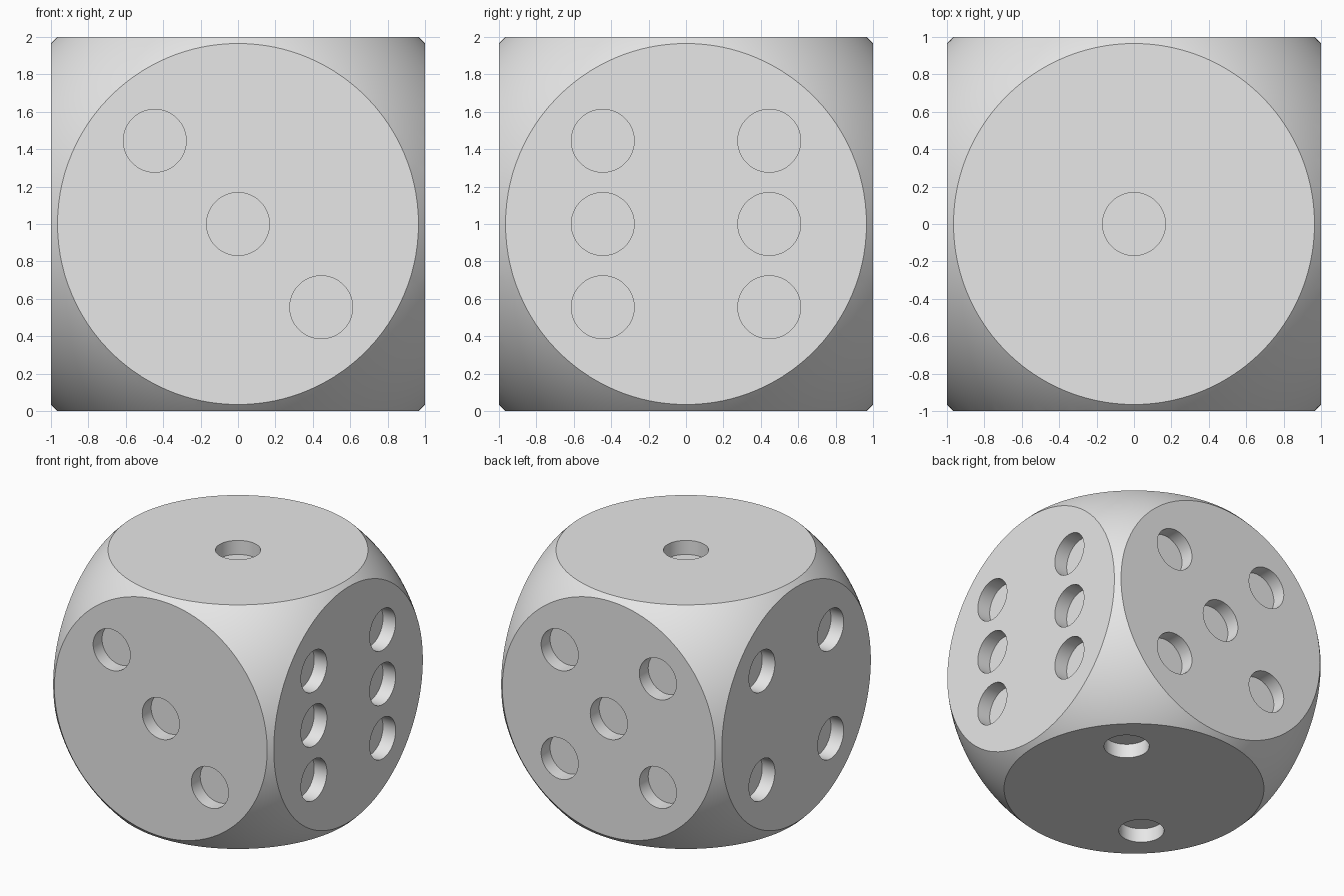
import bpy
import bmesh
from mathutils import Matrix, Vector

SPHERE_R = 1.39      # rounds the cube's corners
PIP_R = 0.168
PIP_DEPTH = 0.115
S = 0.445            # pip spacing

if "Cube" in bpy.data.objects:
    bpy.data.objects.remove(bpy.data.objects["Cube"], do_unlink=True)

grey = bpy.data.materials.new("light_grey")
grey.use_nodes = True
grey.diffuse_color = (0.8, 0.8, 0.8, 1)
grey.node_tree.nodes["Principled BSDF"].inputs["Base Color"].default_value = (0.8, 0.8, 0.8, 1)


def make_object(name, bm):
    mesh = bpy.data.meshes.new(name)
    bm.to_mesh(mesh)
    bm.free()
    mesh.materials.append(grey)
    obj = bpy.data.objects.new(name, mesh)
    bpy.context.collection.objects.link(obj)
    return obj


def apply_boolean(obj, cutter, operation):
    cutter.hide_render = True
    mod = obj.modifiers.new(operation.lower(), "BOOLEAN")
    mod.object = cutter
    mod.operation = operation
    mod.solver = "EXACT"
    bpy.ops.object.modifier_apply(modifier=mod.name)
    bpy.data.objects.remove(cutter, do_unlink=True)


# Cube body
center = Matrix.Translation((0, 0, 1))
bm = bmesh.new()
bmesh.ops.create_cube(bm, size=2, matrix=center)
body = make_object("die_body", bm)
bpy.context.view_layer.objects.active = body
body.select_set(True)

# Sphere that rounds off the edges and corners
bm = bmesh.new()
bmesh.ops.create_uvsphere(bm, u_segments=160, v_segments=80, radius=SPHERE_R, matrix=center)
apply_boolean(body, make_object("rounding_sphere", bm), "INTERSECT")

# Pip layouts: face normal and the pip offsets in the face's plane
corners = [(a, b) for a in (-S, S) for b in (-S, S)]
diagonal = [(-S, -S), (S, S)]
falling = [(-S, S), (S, -S)]
faces = [
    ("Z", 1, [(0, 0)]),
    ("Z", -1, diagonal),
    ("Y", -1, falling + [(0, 0)]),
    ("X", -1, corners),
    ("Y", 1, corners + [(0, 0)]),
    ("X", 1, corners + [(-S, 0), (S, 0)]),
]

# Round pip recesses
bm = bmesh.new()
for axis, side, pips in faces:
    for u, v in pips:
        if axis == "X":
            normal, offset = Vector((side, 0, 0)), Vector((0, u, v))
        elif axis == "Y":
            normal, offset = Vector((0, side, 0)), Vector((u, 0, v))
        else:
            normal, offset = Vector((0, 0, side)), Vector((u, v, 0))
        turn = normal.to_track_quat("Z", "Y").to_matrix().to_4x4()
        place = center @ Matrix.Translation(normal + offset) @ turn
        bmesh.ops.create_cone(bm, cap_ends=True, segments=64, radius1=PIP_R,
                              radius2=PIP_R, depth=2 * PIP_DEPTH, matrix=place)
apply_boolean(body, make_object("pip_cutters", bm), "DIFFERENCE")

# Smooth rounded surfaces, crisp rims
bpy.ops.object.shade_smooth_by_angle(angle=0.5)
